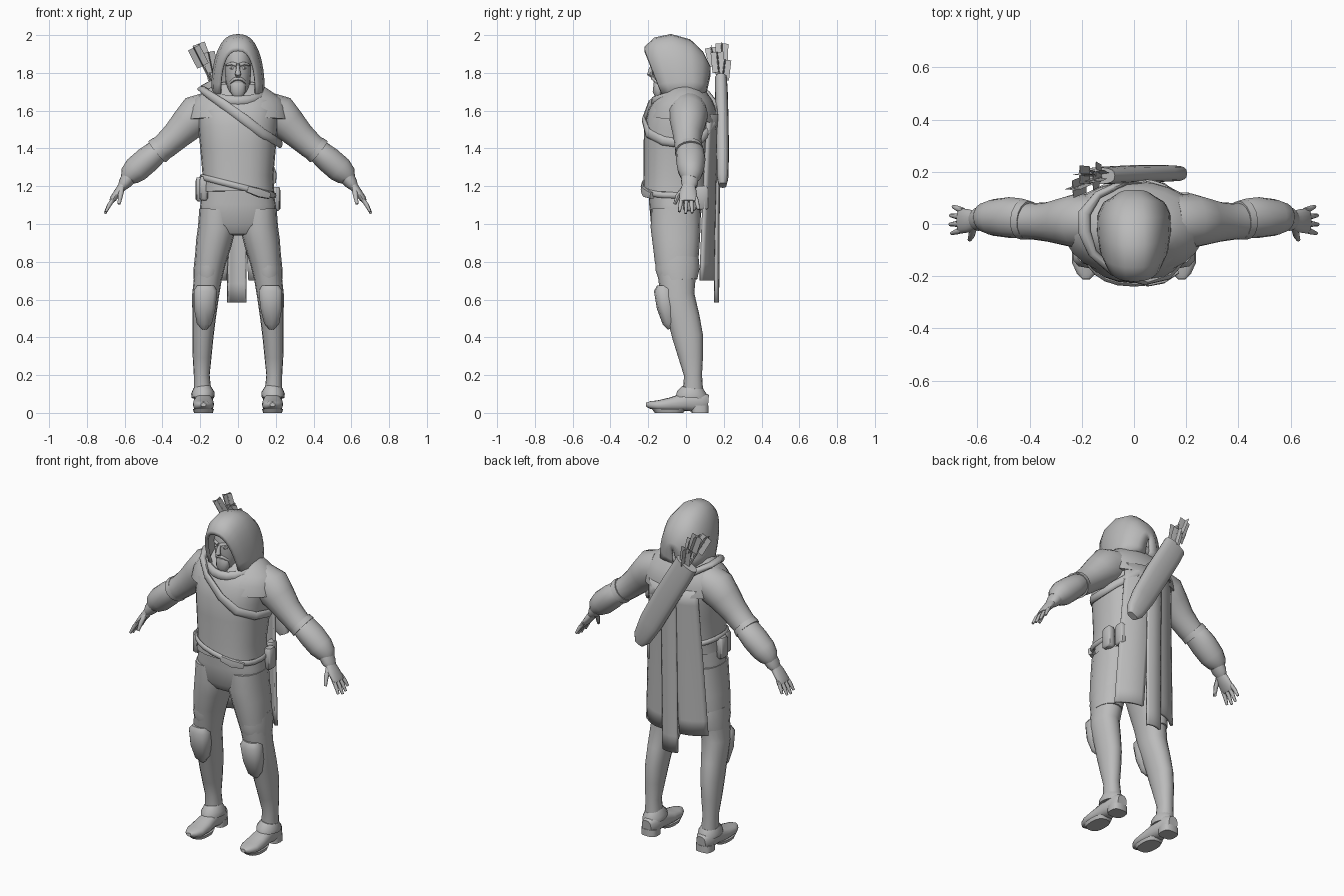
import bpy, bmesh, math
from mathutils import Vector

grey = bpy.data.materials.new("plain_grey")
grey.diffuse_color = (0.5, 0.5, 0.5, 1)
X, Y, Z = Vector((1, 0, 0)), Vector((0, 1, 0)), Vector((0, 0, 1))


def finish(bm, name, angle=45):
    bmesh.ops.recalc_face_normals(bm, faces=bm.faces[:])
    for f in bm.faces:
        f.smooth = True
    for e in bm.edges:
        e.smooth = e.is_boundary or e.calc_face_angle(0) < math.radians(angle)
    me = bpy.data.meshes.new(name)
    bm.to_mesh(me)
    bm.free()
    me.materials.append(grey)
    ob = bpy.data.objects.new(name, me)
    bpy.context.collection.objects.link(ob)
    return ob


def tube(name, pts, ref=Y, sides=16, power=2.0, closed=False, s=1):
    """Loft along (x, y, z, radius along ref, radius across); s=-1 mirrors in x."""
    bm = bmesh.new()
    cs = [Vector(p[:3]) for p in pts]
    n, rings = len(pts), []
    for i, p in enumerate(pts):
        if closed:
            t = cs[(i + 1) % n] - cs[i - 1]
        else:
            t = cs[min(i + 1, n - 1)] - cs[max(i - 1, 0)]
        t.normalize()
        u = (ref - t * ref.dot(t)).normalized()
        w = t.cross(u)
        ring = []
        for k in range(sides):
            a = 2 * math.pi * k / sides
            c, d = math.cos(a), math.sin(a)
            c = math.copysign(abs(c) ** (2 / power), c)
            d = math.copysign(abs(d) ** (2 / power), d)
            v = cs[i] + u * p[3] * c + w * p[4] * d
            ring.append(bm.verts.new((v.x * s, v.y, v.z)))
        rings.append(ring)
    for i in range(n if closed else n - 1):
        A, B = rings[i], rings[(i + 1) % n]
        for k in range(sides):
            j = (k + 1) % sides
            bm.faces.new((A[k], A[j], B[j], B[k]))
    if not closed:
        bm.faces.new(rings[0])
        bm.faces.new(rings[-1])
    return finish(bm, name)


def sheet(name, rows, thick):
    """Grid of points with thickness."""
    bm = bmesh.new()
    vs = [[bm.verts.new(p) for p in r] for r in rows]
    for A, B in zip(vs, vs[1:]):
        for k in range(len(A) - 1):
            bm.faces.new((A[k], A[k + 1], B[k + 1], B[k]))
    ob = finish(bm, name, 80)
    m = ob.modifiers.new("thickness", "SOLIDIFY")
    m.thickness = thick
    m.offset = 0
    return ob


# Torso, hips and shoulder mantle
tube("tunic", [(0, -.057, 1.17, .172, .192), (0, -.055, 1.25, .17, .187), (0, -.045, 1.4, .18, .2),
               (0, -.038, 1.5, .185, .21), (0, -.025, 1.58, .175, .215), (0, -.015, 1.64, .15, .21),
               (0, -.01, 1.69, .115, .16), (0, -.01, 1.72, .09, .11)], sides=24, power=2.4)
tube("trouser_hips", [(0, -.05, 1.2, .15, .183), (0, -.055, 1.1, .14, .2), (0, -.055, 1.0, .13, .208),
                      (0, -.05, .955, .1, .17), (0, -.05, .94, .05, .08)], sides=24, power=2.4)
tube("shoulder_mantle", [(0, -.01, 1.74, .09, .12), (0, -.01, 1.70, .118, .18), (0, -.01, 1.66, .15, .235),
                         (0, -.013, 1.61, .176, .262), (0, -.018, 1.55, .186, .272)], sides=24)

# Head, with nose, brows, eyes and beard
tube("neck", [(0, -.02, 1.6, .08, .08), (0, -.04, 1.76, .07, .065)])
tube("head", [(0, -.105, 1.675, .03, .03), (0, -.105, 1.69, .05, .045), (0, -.1, 1.75, .073, .064),
              (0, -.095, 1.8, .083, .07), (0, -.092, 1.86, .088, .07), (0, -.08, 1.92, .08, .062),
              (0, -.07, 1.95, .04, .03)])
tube("nose", [(0, -.17, 1.85, .008, .008), (0, -.185, 1.82, .01, .012), (0, -.192, 1.792, .016, .014),
              (0, -.178, 1.78, .012, .008)], ref=X, sides=8)
tube("chin_beard", [(0, -.135, 1.68, .028, .03), (0, -.145, 1.705, .032, .042), (0, -.148, 1.74, .024, .042),
                    (0, -.15, 1.755, .02, .03)], sides=10)
tube("moustache", [(-.04, -.148, 1.748, .008, .008), (-.02, -.17, 1.766, .009, .009), (0, -.177, 1.771, .01, .008),
                   (.02, -.17, 1.766, .009, .009), (.04, -.148, 1.748, .008, .008)], ref=Z, sides=8)
for s in (1, -1):
    tube("brow", [(.008, -.178, 1.842, .01, .009), (.032, -.172, 1.85, .009, .009),
                  (.06, -.14, 1.842, .006, .006)], ref=Z, sides=8, s=s)
    tube("eye", [(.018, -.17, 1.825, .003, .003), (.03, -.168, 1.826, .009, .009),
                 (.044, -.157, 1.825, .003, .003)], ref=Z, sides=8, s=s)

# Hood: arches from the brim to the back point
arches = [(-.215, 1.915, -.125, 1.69, .09), (-.215, 1.935, -.115, 1.675, .108), (-.165, 1.982, -.08, 1.67, .127),
          (-.08, 2.0, -.02, 1.67, .137), (.02, 1.972, .04, 1.68, .134), (.085, 1.91, .08, 1.69, .112),
          (.125, 1.83, .1, 1.7, .065), (.125, 1.79, .105, 1.7, .012)]
rows = []
for yt, zt, yb, zb, w in arches:
    r = []
    for k in range(17):
        a = math.pi * k / 16
        f = math.sin(a) ** .85
        r.append((w * math.copysign(abs(math.cos(a)) ** .8, math.cos(a)) * (1 - .0 * f),
                  yb + (yt - yb) * f, zb + (zt - zb) * f))
    rows.append(r)
sheet("hood", rows, .012)

# Draped collar and quiver strap
loop = []
for k in range(20):
    a = 2 * math.pi * k / 20
    c = math.cos(a)
    loop.append((.135 * math.sin(a), -.035 - .13 * c, 1.69 - .04 * c, .028, .022))
tube("hood_collar", loop, ref=Z, sides=10, closed=True)
tube("quiver_strap", [(-.19, -.03, 1.715, .015, .025), (-.16, -.11, 1.69, .022, .018), (-.08, -.185, 1.635, .026, .014),
                      (.04, -.222, 1.55, .026, .012), (.13, -.2, 1.48, .026, .014), (.2, -.12, 1.44, .024, .014),
                      (.222, -.02, 1.425, .024, .014), (.2, .08, 1.45, .024, .014), (.11, .145, 1.52, .026, .014),
                      (-.03, .165, 1.62, .026, .014), (-.14, .11, 1.69, .02, .016), (-.19, .04, 1.715, .015, .025)],
     ref=Z, sides=10, closed=True)

# Belt, buckle and pouches
loop = []
for k in range(24):
    a = 2 * math.pi * k / 24
    c, d = math.cos(a), math.sin(a)
    x = .193 * math.copysign(abs(c) ** .83, c)
    loop.append((x, -.056 + .174 * math.copysign(abs(d) ** .83, d), 1.2 - .25 * x, .016, .01))
tube("belt", loop, ref=Z, sides=8, closed=True)
tube("belt_buckle", [(.05, -.228, 1.185, .018, .012), (.11, -.215, 1.165, .024, .014),
                     (.165, -.18, 1.15, .018, .012)], ref=Z, sides=8, power=4)
for name, x, y, z in (("left_pouch", -.2, -.06, 1.185), ("right_pouch", .2, .02, 1.135),
                      ("rear_pouch", .165, .085, 1.14), ("front_pouch", -.18, -.12, 1.19)):
    tube(name, [(x, y, z - .065, .025, .015), (x, y, z - .055, .034, .024), (x, y, z + .045, .034, .024),
                (x, y, z + .062, .026, .018)], sides=12, power=4)

# Limbs, mirrored
for s in (1, -1):
    side = "right_" if s > 0 else "left_"
    tube(side + "leg", [(.11, -.055, 1.08, .13, .095), (.112, -.055, .98, .132, .1), (.128, -.052, .9, .125, .095),
                        (.147, -.05, .8, .115, .083), (.158, -.048, .72, .1, .074), (.172, -.045, .62, .09, .071),
                        (.18, -.012, .5, .085, .062), (.186, .01, .4, .081, .056), (.19, .025, .3, .066, .05),
                        (.192, .037, .2, .048, .042), (.186, .038, .08, .055, .048)], s=s, power=2.2)
    tube(side + "thigh_cuff", [(.149, -.045, .82, .112, .08), (.157, -.045, .76, .117, .078),
                               (.162, -.04, .70, .1, .074)], s=s)
    tube(side + "knee_pad", [(.172, -.118, .675, .035, .045), (.172, -.118, .65, .052, .064),
                             (.176, -.105, .56, .05, .06), (.178, -.085, .48, .04, .042),
                             (.178, -.07, .455, .03, .02)], sides=10, s=s, power=2.5)
    # Boot
    tube(side + "boot", [(.183, .118, .055, .03, .04), (.183, .085, .058, .052, .055), (.183, 0, .06, .046, .05),
                         (.183, -.08, .046, .056, .036), (.183, -.15, .04, .054, .026), (.183, -.19, .042, .036, .02),
                         (.183, -.212, .044, .014, .01)], ref=X, s=s, power=2.5)
    tube(side + "boot_heel", [(.183, .075, 0, .045, .05), (.183, .075, .04, .045, .05)], s=s, power=3)
    tube(side + "boot_sole", [(.183, -.09, 0, .075, .05), (.183, -.09, .02, .09, .056)], s=s, power=2.5)
    tube(side + "ankle_cuff", [(.186, .03, .08, .085, .06), (.186, .032, .105, .08, .062),
                               (.19, .036, .135, .056, .047)], s=s)
    # Arm
    tube(side + "sleeve", [(.15, .01, 1.6, .1, .1), (.22, .012, 1.575, .105, .108), (.27, .01, 1.525, .092, .092),
                           (.33, .008, 1.465, .076, .077), (.385, .01, 1.415, .07, .07),
                           (.425, .012, 1.385, .07, .066)], s=s)
    tube(side + "forearm", [(.4, .015, 1.405, .06, .055), (.435, .022, 1.378, .076, .064), (.48, .025, 1.34, .078, .07),
                            (.54, .025, 1.288, .07, .07), (.575, .025, 1.255, .056, .056),
                            (.59, .022, 1.235, .04, .036)], s=s)
    tube(side + "elbow_band", [(.405, .015, 1.402, .074, .07), (.428, .018, 1.383, .078, .073)], s=s)
    tube(side + "glove_cuff", [(.575, .022, 1.25, .045, .042), (.6, .018, 1.215, .045, .034),
                               (.615, .015, 1.195, .034, .024)], s=s)
    tube(side + "palm", [(.605, .015, 1.21, .033, .024), (.63, .012, 1.175, .044, .022), (.66, .012, 1.135, .048, .018),
                         (.67, .012, 1.12, .044, .013)], s=s)
    for k, ln in enumerate((.88, 1.0, .95, .75)):
        y0 = -.023 + .025 * k
        y1 = y0 + (k - 1.4) * .009
        tube(side + "finger", [(.655, y0, 1.14, .011, .011), (.655 + .028 * ln, (y0 + y1) / 2, 1.14 - .042 * ln, .011, .011),
                               (.655 + .05 * ln, y1, 1.14 - .085 * ln, .007, .007)], sides=8, s=s)
    tube(side + "thumb", [(.615, -.01, 1.19, .015, .015), (.622, -.042, 1.15, .013, .013),
                          (.63, -.06, 1.105, .008, .008)], sides=8, s=s)

# Cape panels and the longer centre tail
for name, top, bot, z0, z1, lift in (("cape_right_panel", (.0, .16), (.055, .205), 1.58, .70, 0),
                                     ("cape_left_panel", (-.16, 0), (-.205, -.06), 1.58, .70, 0),
                                     ("cape_centre_tail", (-.05, .045), (-.055, .042), 1.58, .585, .012)):
    rows = []
    for i in range(11):
        v = i / 10
        r = []
        for k in range(9):
            u = k / 8
            x = (top[0] * (1 - u) + top[1] * u) * (1 - v) + (bot[0] * (1 - u) + bot[1] * u) * v
            y = .148 - 1.7 * x * x + .008 * math.sin(u * math.pi) + lift + .012 * (1 - v) ** 2
            r.append((x, y, z0 + (z1 - z0) * v))
        rows.append(r)
    sheet(name, rows, .016)

# Quiver with arrows
tube("quiver", [(-.135, .185, 1.765, .032, .07), (-.1, .187, 1.7, .034, .072), (0, .192, 1.53, .034, .074),
                (.1, .194, 1.35, .033, .07), (.155, .194, 1.245, .03, .055), (.175, .194, 1.205, .02, .03)], power=2.6)
for ex, ey, ez in ((-.23, .135, 1.925), (-.205, .19, 1.945), (-.155, .165, 1.9), (-.145, .205, 1.86)):
    end = Vector((ex, ey, ez))
    d = (end - Vector((-.11, .185, 1.69))).normalized()
    p, q = end - d * .1, end - d * .26
    tube("arrow_shaft", [(*q, .006, .006), (*end, .006, .006)], sides=6)
    tube("arrow_fletching", [(*p, .034, .003), (*(end + d * .01), .034, .003)], sides=4)
    tube("arrow_fletching", [(*p, .003, .034), (*(end + d * .01), .003, .034)], sides=4)
